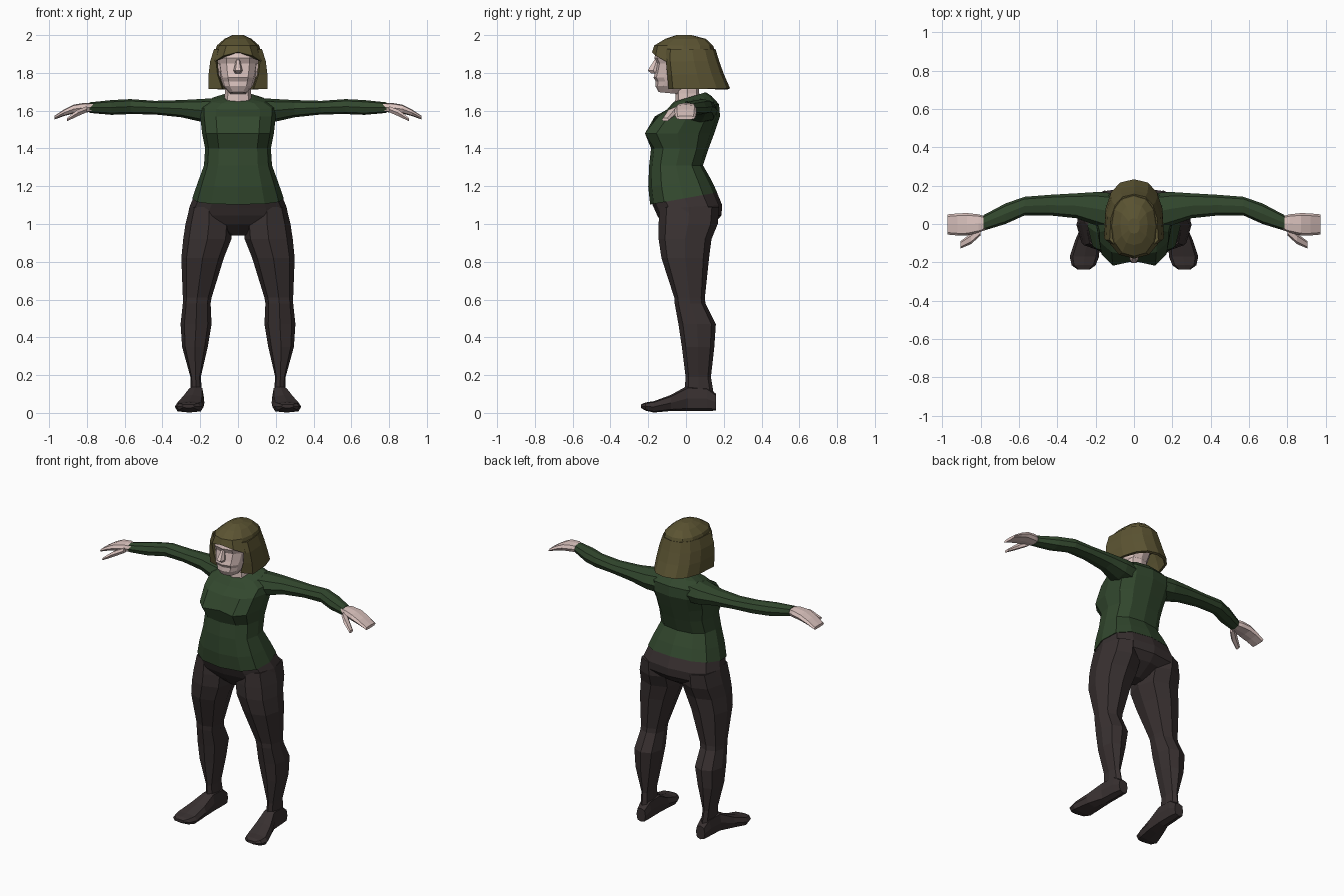
import bpy, bmesh, math


def material(name, rgb):
    m = bpy.data.materials.new(name)
    m.diffuse_color = (*rgb, 1)
    return m


GREEN = material("green_knit", (0.032, 0.064, 0.027))
DARK = material("dark_brown_cloth", (0.040, 0.030, 0.030))
HAIR = material("olive_brown_hair", (0.105, 0.088, 0.032))
SKIN = material("pale_skin", (0.70, 0.54, 0.51))


def finish(name, bm, mat, mirror=False):
    bmesh.ops.recalc_face_normals(bm, faces=bm.faces)
    me = bpy.data.meshes.new(name)
    bm.to_mesh(me)
    bm.free()
    me.materials.append(mat)
    ob = bpy.data.objects.new(name, me)
    bpy.context.collection.objects.link(ob)
    if mirror:
        ob.modifiers.new("mirror", 'MIRROR')
    return ob


def skin_rings(bm, rings, closed=True):
    """Bridge rows of points with quads; closed rows also get end caps."""
    rows = [[bm.verts.new(p) for p in r] for r in rings]
    n = len(rows[0])
    for a, b in zip(rows, rows[1:]):
        for i in range(n if closed else n - 1):
            j = (i + 1) % n
            bm.faces.new((a[i], a[j], b[j], b[i]))
    if closed:
        bm.faces.new(rows[0])
        bm.faces.new(rows[-1])


def power(v, e):
    return math.copysign(abs(v) ** e, v) if abs(v) > 1e-6 else 0.0


def loft(name, axis, rings, mat, n=8, e=0.8, mirror=False, shape=None):
    """Rounded sections: (position, low1, high1, low2, high2[, tilt]) along an axis."""
    out = []
    for pos, a0, a1, b0, b1, *tilt in rings:
        row = []
        for i in range(n):
            t = 2 * math.pi * i / n
            a = (a0 + a1) / 2 + (a1 - a0) / 2 * power(math.cos(t), e)
            b = (b0 + b1) / 2 + (b1 - b0) / 2 * power(math.sin(t), e)
            p = pos + (tilt[0] * (b - (b0 + b1) / 2) if tilt else 0)
            co = {'x': (p, a, b), 'y': (a, p, b), 'z': (a, b, p)}[axis]
            row.append(shape(*co) if shape else co)
        out.append(row)
    bm = bmesh.new()
    skin_rings(bm, out)
    return finish(name, bm, mat, mirror)


def sym(rows):
    """Expand (z, half width, front, back, ...) to full section bounds."""
    return [(r[0], -r[1], r[1], *r[2:]) for r in rows]


# Sweater body, with a dip between the two sides of the bust
def bust(x, y, z):
    if abs(x) < 0.03 and y < -0.1 and 1.42 < z < 1.55:
        y += 0.045
    return x, y, z


loft("sweater_body", 'z', sym([
    (1.135, 0.242, -0.19, 0.165, 0.18),
    (1.215, 0.215, -0.20, 0.135, 0.1),
    (1.31, 0.180, -0.195, 0.09),
    (1.40, 0.174, -0.185, 0.12),
    (1.48, 0.190, -0.238, 0.15),
    (1.57, 0.200, -0.165, 0.18),
    (1.62, 0.200, -0.10, 0.175, 0.1),
    (1.657, 0.150, -0.075, 0.135, 0.2),
    (1.672, 0.085, -0.065, 0.105, 0.3)]), GREEN, 12, 0.78, shape=bust)

# Sleeves
loft("sleeve", 'x', [
    (0.10, -0.04, 0.16, 1.53, 1.668),
    (0.19, -0.01, 0.167, 1.54, 1.662),
    (0.30, 0.03, 0.160, 1.565, 1.656),
    (0.44, 0.045, 0.152, 1.58, 1.652),
    (0.57, 0.045, 0.142, 1.582, 1.661),
    (0.67, 0.0, 0.107, 1.578, 1.656),
    (0.785, -0.035, 0.046, 1.588, 1.644)], GREEN, mirror=True)

# Hands: flat palm with fingers, a front finger and a thumb
loft("palm", 'x', [
    (0.76, -0.025, 0.035, 1.595, 1.638),
    (0.81, -0.045, 0.05, 1.59, 1.642),
    (0.87, -0.06, 0.057, 1.585, 1.632),
    (0.92, -0.06, 0.055, 1.572, 1.607),
    (0.972, -0.055, 0.05, 1.553, 1.572)], SKIN, 8, 0.65, mirror=True)
loft("thumb", 'x', [
    (0.80, -0.06, -0.01, 1.59, 1.625),
    (0.85, -0.105, -0.05, 1.568, 1.607),
    (0.905, -0.128, -0.09, 1.543, 1.562)], SKIN, 6, mirror=True)

# Trousers: hips and legs
loft("hips", 'z', sym([
    (1.15, 0.232, -0.185, 0.158, 0.18),
    (1.09, 0.257, -0.168, 0.192, 0.05),
    (1.045, 0.266, -0.152, 0.187),
    (1.00, 0.16, -0.125, 0.15),
    (0.94, 0.04, -0.06, 0.05)]), DARK, 12)
loft("trouser_leg", 'z', [
    (1.09, 0.05, 0.255, -0.14, 0.175),
    (1.00, 0.03, 0.278, -0.145, 0.168),
    (0.92, 0.035, 0.290, -0.145, 0.135),
    (0.82, 0.075, 0.300, -0.13, 0.122),
    (0.61, 0.140, 0.292, -0.062, 0.10),
    (0.58, 0.145, 0.292, -0.06, 0.103),
    (0.47, 0.140, 0.304, -0.04, 0.158),
    (0.35, 0.160, 0.296, -0.022, 0.150),
    (0.19, 0.197, 0.252, -0.002, 0.132),
    (0.08, 0.188, 0.250, -0.01, 0.150)], DARK, mirror=True)

# Shoes
loft("shoe", 'y', [
    (0.160, 0.185, 0.250, 0.012, 0.10),
    (0.11, 0.180, 0.258, 0.010, 0.14),
    (0.01, 0.180, 0.265, 0.010, 0.145),
    (-0.08, 0.178, 0.305, 0.010, 0.095),
    (-0.17, 0.182, 0.335, 0.002, 0.062),
    (-0.215, 0.200, 0.325, 0.012, 0.055),
    (-0.237, 0.230, 0.295, 0.026, 0.045)], DARK, 8, 0.65, mirror=True)

# Neck and head
loft("neck", 'z', sym([
    (1.62, 0.080, -0.06, 0.09, 0.2), (1.69, 0.070, -0.055, 0.07),
    (1.80, 0.070, -0.05, 0.07)]), SKIN)
loft("head", 'z', sym([
    (1.692, 0.045, -0.145, -0.02, -0.1),
    (1.73, 0.078, -0.162, 0.04),
    (1.755, 0.088, -0.160, 0.07),
    (1.775, 0.093, -0.172, 0.08),
    (1.80, 0.099, -0.164, 0.09),
    (1.85, 0.107, -0.154, 0.10),
    (1.88, 0.110, -0.168, 0.10),
    (1.94, 0.095, -0.145, 0.09),
    (1.97, 0.050, -0.08, 0.05)]), SKIN, 12, 0.82)
loft("nose", 'z', sym([
    (1.797, 0.016, -0.185, -0.14), (1.812, 0.024, -0.207, -0.14),
    (1.87, 0.010, -0.168, -0.14)]), SKIN, 6)
loft("ear", 'z', [
    (1.775, 0.088, 0.10, -0.075, -0.03), (1.81, 0.09, 0.118, -0.09, -0.02),
    (1.85, 0.09, 0.122, -0.085, -0.01)], SKIN, 6, mirror=True)


# Hair crown, whose fringe drops towards the temples
def fringe(x, y, z):
    if z < 1.92:
        z -= 0.055 * min(1.0, (x / 0.13) ** 2)
    return x, y, z


loft("hair_crown", 'z', sym([
    (1.91, 0.140, -0.180, 0.155),
    (1.945, 0.112, -0.168, 0.143),
    (1.98, 0.072, -0.11, 0.105),
    (2.0, 0.030, -0.05, 0.03)]), HAIR, 12, 0.85, shape=fringe)

# Hair hanging round the sides and back, open at the face
rows = []
for z, w, inner, front, back in [(1.925, 0.120, 0.10, -0.10, 0.148),
                                 (1.86, 0.140, 0.112, -0.10, 0.168),
                                 (1.79, 0.149, 0.105, -0.092, 0.193),
                                 (1.715, 0.150, 0.080, -0.085, 0.226)]:
    arc = [(w * power(math.cos(math.pi * i / 8), 0.8),
            front + 0.02 + (back - front - 0.02) * power(math.sin(math.pi * i / 8), 0.75), z)
           for i in range(9)]
    rows.append([(inner, front, z)] + arc + [(-inner, front, z)])
bm = bmesh.new()
skin_rings(bm, rows, closed=False)
sides = finish("hair_sides", bm, HAIR)
solid = sides.modifiers.new("thickness", 'SOLIDIFY')
solid.thickness, solid.offset = 0.016, 0
